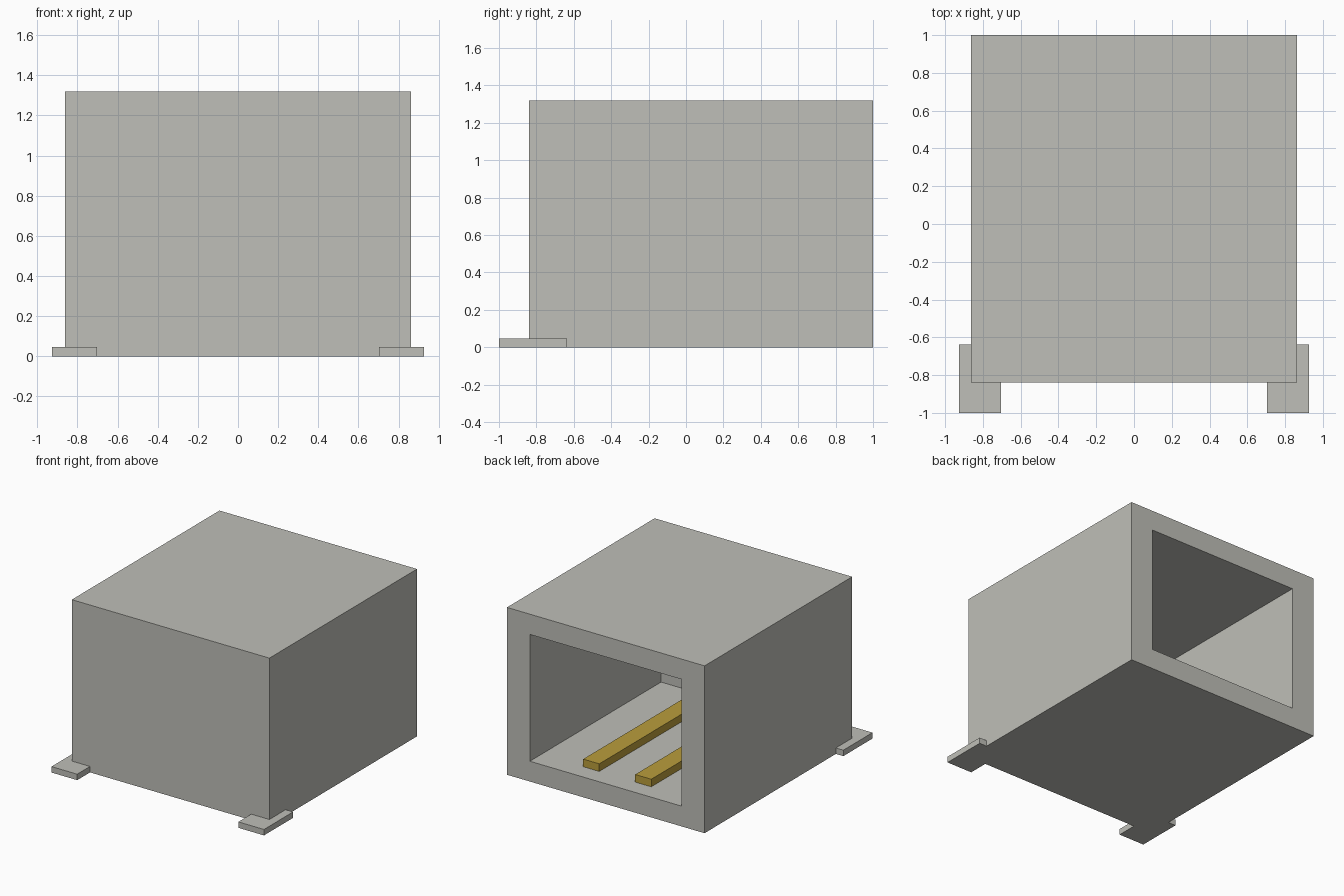
import bpy
import bmesh
from mathutils import Vector

cube = bpy.data.objects.get("Cube")
if cube:
    bpy.data.objects.remove(cube, do_unlink=True)


def make_material(name, rgb):
    mat = bpy.data.materials.new(name)
    mat.use_nodes = True
    mat.diffuse_color = (*rgb, 1)
    mat.node_tree.nodes["Principled BSDF"].inputs["Base Color"].default_value = (*rgb, 1)
    return mat


def box_bmesh(lo, hi):
    """Axis-aligned box between two opposite corners."""
    bm = bmesh.new()
    bmesh.ops.create_cube(bm, size=1)
    lo, hi = Vector(lo), Vector(hi)
    for v in bm.verts:
        v.co = (lo + hi) / 2 + v.co * (hi - lo)
    return bm


def finish(bm, name, mat):
    bmesh.ops.recalc_face_normals(bm, faces=bm.faces)
    mesh = bpy.data.meshes.new(name)
    bm.to_mesh(mesh)
    bm.free()
    mesh.materials.append(mat)
    obj = bpy.data.objects.new(name, mesh)
    bpy.context.collection.objects.link(obj)
    return obj


grey = make_material("warm grey", (0.52, 0.52, 0.48))
gold = make_material("gold", (0.49, 0.34, 0.045))

HALF_W, FRONT, BACK, HEIGHT = 0.862, -0.84, 1.0, 1.32
OPEN_W, FLOOR, CEILING, INNER_FRONT = 0.662, 0.16, 1.16, -0.635

# Housing: a block with a rectangular cavity sunk in from the back
bm = box_bmesh((-HALF_W, FRONT, 0), (HALF_W, BACK, HEIGHT))
bm.normal_update()
back = max(bm.faces, key=lambda f: f.normal.y)
bmesh.ops.inset_region(bm, faces=[back], thickness=0.1)
for v in back.verts:
    v.co.x = OPEN_W if v.co.x > 0 else -OPEN_W
    v.co.z = CEILING if v.co.z > HEIGHT / 2 else FLOOR
inner = bmesh.ops.extrude_discrete_faces(bm, faces=[back])["faces"][0]
for v in inner.verts:
    v.co.y = INNER_FRONT
finish(bm, "housing", grey)

# Mirrored contact bars on the cavity floor and mounting tabs at the front corners
for side, sign in (("left", 1), ("right", -1)):
    cx = sign * 0.227
    finish(box_bmesh((cx - 0.07, INNER_FRONT - 0.02, FLOOR - 0.01),
                     (cx + 0.07, 0.857, 0.22)), f"contact_bar_{side}", gold)
    cx = sign * 0.815
    finish(box_bmesh((cx - 0.112, -1.0, 0),
                     (cx + 0.112, -0.637, 0.047)), f"mounting_tab_{side}", grey)
